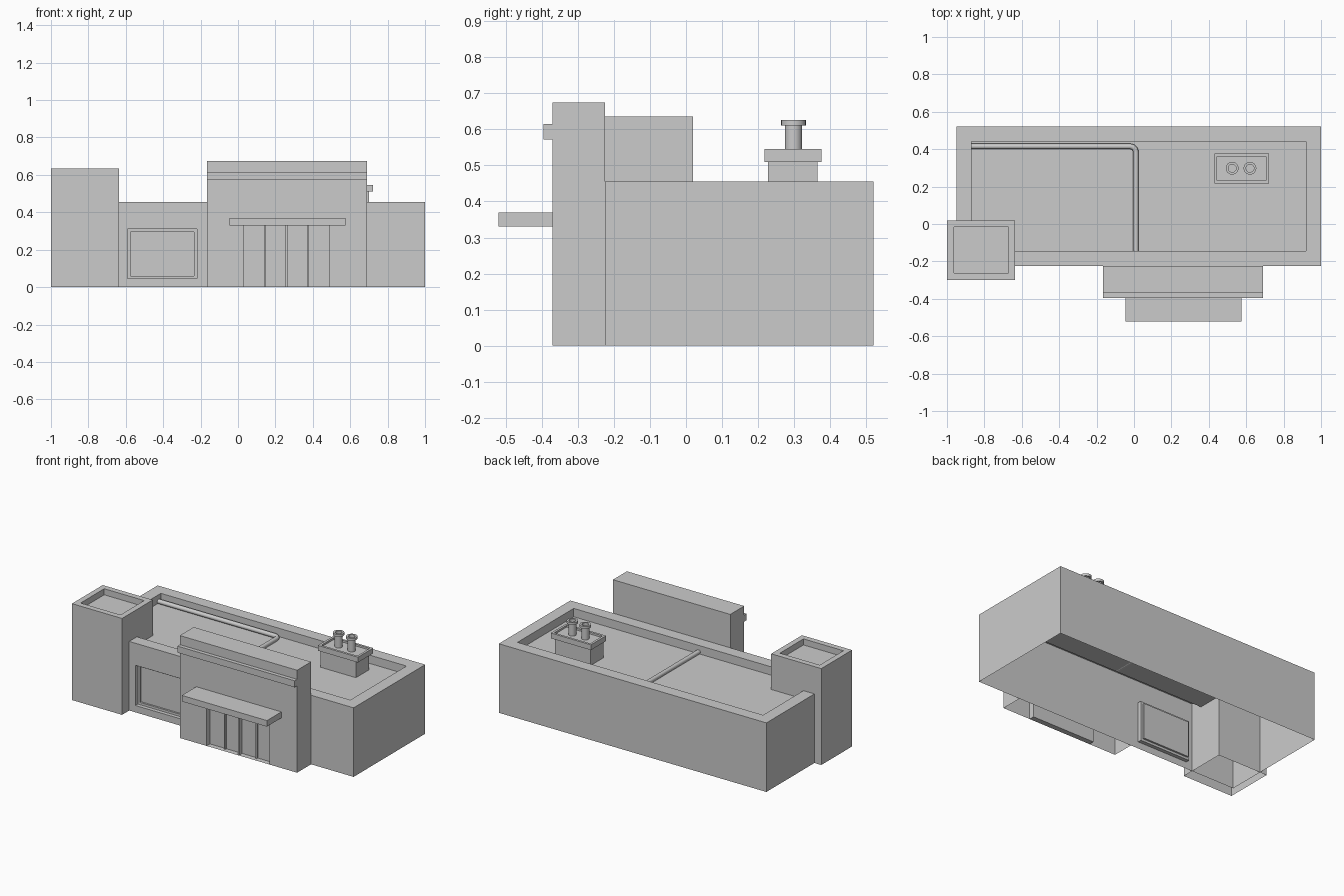
import bpy, bmesh
from mathutils import Vector

if "Cube" in bpy.data.objects:
    bpy.data.objects.remove(bpy.data.objects["Cube"])

ROOF_Z = 0.40


def finish(bm, name):
    mesh = bpy.data.meshes.new(name)
    bm.to_mesh(mesh)
    bm.free()
    obj = bpy.data.objects.new(name, mesh)
    bpy.context.collection.objects.link(obj)
    return obj


def box_bm(x, y, z, open_bottom=False):
    bm = bmesh.new()
    bmesh.ops.create_cube(bm, size=1)
    for v in bm.verts:
        v.co = Vector([(a + b) / 2 + c * (b - a) for c, (a, b) in zip(v.co, (x, y, z))])
    bm.normal_update()
    if open_bottom:
        bmesh.ops.delete(bm, geom=facing(bm, (0, 0, -1)), context='FACES')
    return bm


def facing(bm, direction):
    return [f for f in bm.faces if f.normal.dot(Vector(direction)) > 0.9]


def recess(bm, faces, rim, depth, direction):
    """Leave a rim around the faces, then sink them straight in."""
    if rim:
        bmesh.ops.inset_region(bm, faces=faces, thickness=rim, use_boundary=True, use_even_offset=True)
    bmesh.ops.inset_region(bm, faces=faces, thickness=0, use_boundary=True)
    verts = {v for f in faces for v in f.verts}
    bmesh.ops.translate(bm, verts=list(verts), vec=Vector(direction) * -depth)
    bm.normal_update()


def front_opening(bm, x, z, depth):
    """Cut a rectangle into the front face and sink it; returns its face."""
    front = (0, -1, 0)
    for axis, values in ((0, x), (2, z)):
        for val in values:
            if val <= 0 and axis == 2:
                continue
            faces = facing(bm, front)
            geom = faces + list({e for f in faces for e in f.edges}) + list({v for f in faces for v in f.verts})
            co, no = Vector(), Vector()
            co[axis], no[axis] = val, 1
            bmesh.ops.bisect_plane(bm, geom=geom, plane_co=co, plane_no=no)
            bm.normal_update()
    hit = []
    for f in facing(bm, front):
        c = f.calc_center_median()
        if x[0] < c.x < x[1] and z[0] < c.z < z[1]:
            hit.append(f)
    recess(bm, hit, 0, depth, front)
    return hit


def box(name, x, y, z):
    return finish(box_bm(x, y, z), name)


# Main hall with parapet, sunken roof and framed shop window
bm = box_bm((-0.95, 1.0), (-0.225, 0.52), (0, 0.455), True)
recess(bm, facing(bm, (0, 0, 1)), 0.08, 0.455 - ROOF_Z, (0, 0, 1))
pane = front_opening(bm, (-0.59, -0.22), (0.045, 0.31), 0.025)
recess(bm, pane, 0.015, 0.012, (0, -1, 0))
finish(bm, "main_hall")

# Corner tower
bm = box_bm((-1.0, -0.635), (-0.3, 0.02), (0, 0.635), True)
recess(bm, facing(bm, (0, 0, 1)), 0.037, 0.04, (0, 0, 1))
finish(bm, "corner_tower")

# Entrance block with recessed doorway
bm = box_bm((-0.165, 0.69), (-0.37, -0.225), (0, 0.675), True)
front_opening(bm, (0.03, 0.49), (0, 0.335), 0.035)
finish(bm, "entrance_block")
box("entrance_band", (-0.165, 0.69), (-0.395, -0.365), (0.572, 0.615))
box("entrance_canopy", (-0.045, 0.575), (-0.52, -0.365), (0.33, 0.37))

# Door mullions, the central one deeper
for i, proud in enumerate((0.012, 0.03, 0.012)):
    cx = 0.03 + 0.115 * (i + 1)
    box(f"door_mullion_{i + 1}", (cx - 0.005, cx + 0.005), (-0.335 - proud, -0.335), (0, 0.33))

# Roof unit: base, tray and two hollow-capped vents
box("roof_unit_base", (0.442, 0.70), (0.228, 0.365), (ROOF_Z, 0.512))
bm = box_bm((0.43, 0.722), (0.217, 0.376), (0.51, 0.545))
recess(bm, facing(bm, (0, 0, 1)), 0.015, 0.012, (0, 0, 1))
finish(bm, "roof_unit_tray")


def vent(name, cx, cy):
    profile = [(0.024, 0.53), (0.024, 0.61), (0.034, 0.61), (0.034, 0.626), (0.021, 0.626), (0.021, 0.60), (0, 0.60)]
    bm = bmesh.new()
    vs = [bm.verts.new((cx + r, cy, z)) for r, z in profile]
    es = [bm.edges.new(p) for p in zip(vs, vs[1:])]
    bmesh.ops.spin(bm, geom=vs + es, cent=(cx, cy, 0), axis=(0, 0, 1), angle=6.283185307, steps=24)
    bmesh.ops.remove_doubles(bm, verts=bm.verts, dist=0.0005)
    bmesh.ops.recalc_face_normals(bm, faces=bm.faces)
    obj = finish(bm, name)
    bpy.context.view_layer.objects.active = obj
    obj.select_set(True)
    bpy.ops.object.shade_smooth_by_angle()
    obj.select_set(False)


for i, cx in enumerate((0.525, 0.62)):
    vent(f"roof_vent_{i + 1}", cx, 0.298)

# Roof pipe running along the roof and turning a rounded corner
curve = bpy.data.curves.new("roof_pipe", 'CURVE')
curve.dimensions = '3D'
curve.bevel_depth = 0.015
curve.bevel_resolution = 1
path = [(-0.87, 0.415), (-0.02, 0.415), (-0.005, 0.411), (0.006, 0.4), (0.01, 0.385), (0.01, -0.145)]
spline = curve.splines.new('POLY')
spline.points.add(len(path) - 1)
for p, (x, y) in zip(spline.points, path):
    p.co = (x, y, ROOF_Z + 0.012, 1)
pipe = bpy.data.objects.new("roof_pipe", curve)
bpy.context.collection.objects.link(pipe)
